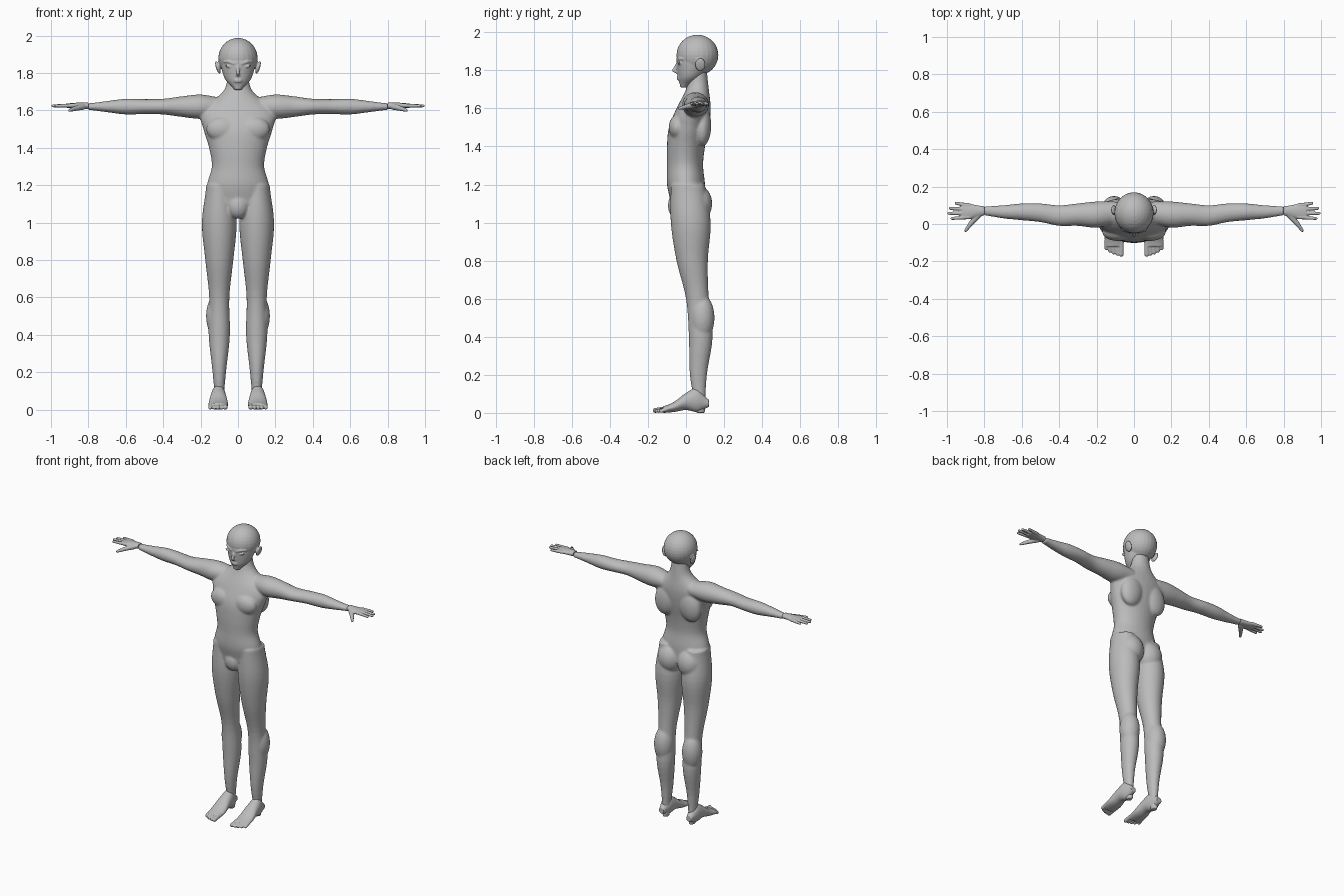
import bpy
import bmesh
from math import cos, sin, tau
from mathutils import Matrix, Vector

default_cube = bpy.data.objects.get("Cube")
if default_cube:
    bpy.data.objects.remove(default_cube)

grey = (.5, .5, .5, 1)
skin = bpy.data.materials.new("plain_grey")
skin.use_nodes = True
skin.diffuse_color = grey
skin.node_tree.nodes["Principled BSDF"].inputs["Base Color"].default_value = grey

SIDES = 32
STEPS = 5


def spline(before, start, end, after, t):
    """Catmull-Rom value between start and end."""
    enter, leave = (end - before) / 2, (after - start) / 2
    ease = t * t * (3 - 2 * t)
    bend = t * (1 - t) * (enter * (1 - t) - leave * t)
    return start + (end - start) * ease + bend


def loft(bm, axes, start, step, middle, sections):
    """Skin evenly spaced ovals along axes[0]. Each section gives the half
    width about the middle of axes[1], then the low and high of axes[2]."""
    last = len(sections) - 1
    rings = []
    for station in range(last * STEPS + 1):
        i = min(station // STEPS, last - 1)
        t = station / STEPS - i
        near = [sections[max(0, min(last, k))] for k in range(i - 1, i + 3)]
        half, low, high = [spline(*values, t) for values in zip(*near)]
        ring = []
        for side in range(SIDES):
            angle = tau * side / SIDES
            place = {axes[0]: start + step * station / STEPS,
                     axes[1]: middle + half * cos(angle),
                     axes[2]: (low + high) / 2 + (high - low) / 2 * sin(angle)}
            ring.append(bm.verts.new((place["x"], place["y"], place["z"])))
        rings.append(ring)
    for lower, upper in zip(rings, rings[1:]):
        for side in range(SIDES):
            bm.faces.new((lower[side - 1], lower[side], upper[side], upper[side - 1]))
    bm.faces.new(rings[0])
    bm.faces.new(rings[-1])


def blob(bm, centre, radii, tilt=0):
    """Ellipsoid, tilted about the front-to-back axis."""
    matrix = (Matrix.Translation(centre) @ Matrix.Rotation(tilt, 4, "Y")
              @ Matrix.Diagonal((*radii, 1)))
    bmesh.ops.create_uvsphere(bm, u_segments=24, v_segments=16, radius=1, matrix=matrix)


def digit(bm, points, radii):
    """Rounded chain of tapered segments."""
    points = [Vector(point) for point in points]
    for point, radius in zip(points, radii):
        blob(bm, point, (radius, radius, radius))
    for base, tip, thick, thin in zip(points, points[1:], radii, radii[1:]):
        turn = (tip - base).to_track_quat("Z", "Y").to_matrix().to_4x4()
        bmesh.ops.create_cone(bm, cap_ends=True, segments=SIDES, radius1=thick,
                              radius2=thin, depth=(tip - base).length,
                              matrix=Matrix.Translation((base + tip) / 2) @ turn)


def mirror(bm):
    """Copy everything built so far to the other side."""
    geometry = bm.verts[:] + bm.edges[:] + bm.faces[:]
    for item in bmesh.ops.duplicate(bm, geom=geometry)["geom"]:
        if isinstance(item, bmesh.types.BMVert):
            item.co.x *= -1


def finish(bm, name, voxel, smoothing):
    """Fuse the overlapping forms into one smooth skin."""
    bmesh.ops.recalc_face_normals(bm, faces=bm.faces[:])
    mesh = bpy.data.meshes.new(name)
    bm.to_mesh(mesh)
    bm.free()
    mesh.materials.append(skin)
    part = bpy.data.objects.new(name, mesh)
    bpy.context.collection.objects.link(part)
    fuse = part.modifiers.new("fuse", "REMESH")
    fuse.mode = "VOXEL"
    fuse.voxel_size = voxel
    fuse.use_smooth_shade = True
    soften = part.modifiers.new("soften", "SMOOTH")
    soften.factor = .5
    soften.iterations = smoothing


# Arm from shoulder to wrist
body = bmesh.new()
loft(body, "xzy", .1, .1, 1.62, [
    (.05, 0, .12), (.065, -.02, .12), (.055, -.01, .11), (.042, -.01, .1),
    (.04, .01, .11), (.042, .02, .11), (.03, .03, .1), (.018, .045, .095)])

# Leg from hip to heel
loft(body, "zxy", 1.2, -.2, .1, [
    (.07, -.08, .1), (.093, -.08, .13), (.075, -.05, .115), (.054, 0, .12),
    (.057, .015, .14), (.036, .02, .11), (.02, .05, .1)])

# Paired muscles: calf, buttock, chest and shoulder blade
blob(body, (.107, .085, .5), (.064, .065, .12))
blob(body, (.075, .055, 1.1), (.085, .083, .1))
blob(body, (.085, -.045, 1.5), (.085, .046, .065))
blob(body, (.09, .085, 1.51), (.08, .048, .11), -.2)
mirror(body)

# Torso from hips to neck, and groin
loft(body, "zxy", 1.1, .1, 0, [
    (.15, -.08, .1), (.165, -.1, .1), (.14, -.1, .09), (.155, -.1, .1),
    (.185, -.09, .12), (.2, -.05, .13), (.08, 0, .12), (.055, .02, .11)])
blob(body, (0, -.045, 1.09), (.06, .05, .07))
finish(body, "body", .007, 6)

# Eyelids, brows and ears
head = bmesh.new()
blob(head, (.05, -.035, 1.835), (.022, .008, .006), -.2)
digit(head, [(.02, -.047, 1.85), (.05, -.037, 1.86), (.075, -.015, 1.86)],
      [.005, .007, .004])
blob(head, (.108, .075, 1.83), (.01, .028, .036), .3)
mirror(head)

# Skull, jaw, nose and lips
blob(head, (0, .06, 1.88), (.105, .11, .107))
loft(head, "zxy", 1.71, .05, 0, [
    (.02, -.03, .01), (.065, -.041, .08), (.085, -.047, .12), (.095, -.05, .15)])
digit(head, [(0, -.045, 1.84), (0, -.062, 1.8), (0, -.046, 1.79)], [.006, .01, .009])
for lip_height in (1.754, 1.764):
    blob(head, (0, -.04, lip_height), (.022, .008, .005))
finish(head, "head", .005, 2)

# Palm, four fingers and thumb
hands = bmesh.new()
loft(hands, "xzy", .8, .04, 1.625, [
    (.018, .045, .095), (.017, .037, .1), (.015, .026, .108), (.011, .028, .108)])
for finger in range(4):
    offset = finger - 1.2
    root = .062 + .021 * offset
    tip = .99 - .012 * offset ** 2
    digit(hands, [(.88, root, 1.626), (tip, root + .006 * offset, 1.624)], [.011, .008])
digit(hands, [(.83, .05, 1.62), (.87, .005, 1.61), (.9, -.035, 1.6)], [.017, .013, .008])
mirror(hands)
finish(hands, "hands", .004, 1)

# Foot from heel to ball, then five toes
feet = bmesh.new()
loft(feet, "yxz", .12, -.06, .105, [
    (.02, .03, .07), (.037, .005, .13), (.044, .015, .105),
    (.052, .005, .06), (.05, 0, .035)])
for toe in range(5):
    across = .068 + .02 * toe
    radius = .01 if toe else .013
    tip = -.162 + .002 * toe ** 2
    digit(feet, [(across, -.09, .024), (across, tip, radius)], [radius, radius])
mirror(feet)
finish(feet, "feet", .004, 1)
